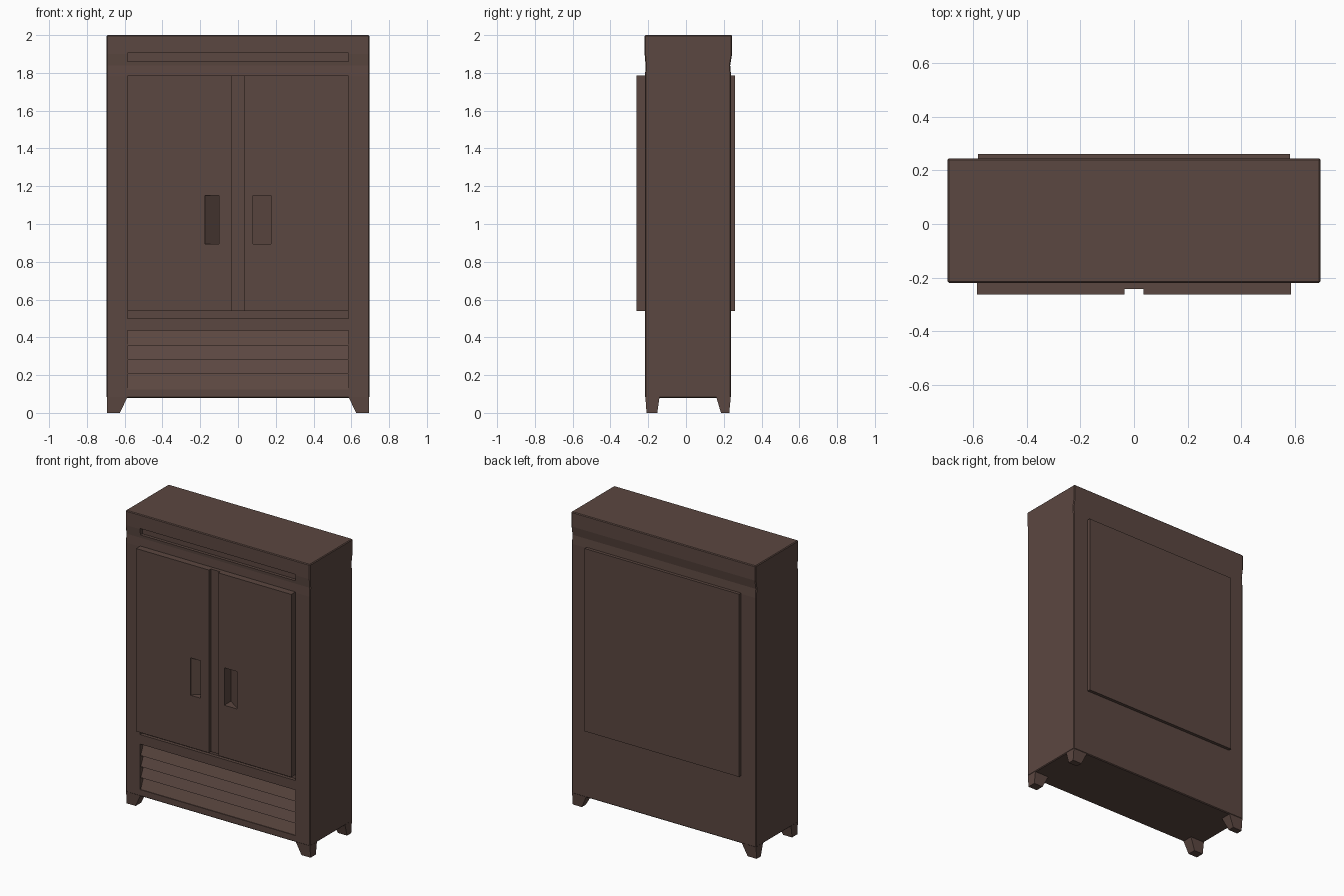
import bpy, bmesh

if "Cube" in bpy.data.objects:
    bpy.data.objects.remove(bpy.data.objects["Cube"])

brown = bpy.data.materials.new("dark brown wood")
brown.diffuse_color = (0.105, 0.063, 0.052, 1)
brown.use_nodes = True
brown.node_tree.nodes["Principled BSDF"].inputs["Base Color"].default_value = brown.diffuse_color


def prism(name, pts, lo, hi, axis):
    """Extrude a profile: (y,z) along x, or (x,y) along z."""
    bm = bmesh.new()
    place = (lambda p, t: (t, p[0], p[1])) if axis == 'X' else (lambda p, t: (p[0], p[1], t))
    a = [bm.verts.new(place(p, lo)) for p in pts]
    b = [bm.verts.new(place(p, hi)) for p in pts]
    bm.faces.new(a)
    bm.faces.new(b)
    for i in range(len(pts)):
        j = (i + 1) % len(pts)
        bm.faces.new((a[i], a[j], b[j], b[i]))
    bmesh.ops.recalc_face_normals(bm, faces=bm.faces)
    me = bpy.data.meshes.new(name)
    bm.to_mesh(me)
    bm.free()
    me.materials.append(brown)
    ob = bpy.data.objects.new(name, me)
    bpy.context.collection.objects.link(ob)
    return ob


def box(name, x0, x1, y0, y1, z0, z1):
    return prism(name, [(x0, y0), (x1, y0), (x1, y1), (x0, y1)], z0, z1, 'Z')


def apply(ob, mod):
    bpy.context.view_layer.objects.active = ob
    bpy.ops.object.modifier_apply(modifier=mod.name)


def cut(ob, cutter):
    m = ob.modifiers.new("cut", 'BOOLEAN')
    m.operation = 'DIFFERENCE'
    m.solver = 'EXACT'
    m.object = cutter
    apply(ob, m)


# cabinet carcass: side profile with a shallow cove below the cornice
body = prism("cabinet_body", [
    (-0.217, 0.08), (-0.217, 1.78), (-0.214, 1.84), (-0.219, 1.90), (-0.219, 2.0),
    (0.244, 2.0), (0.244, 1.90), (0.234, 1.84), (0.239, 1.78), (0.239, 0.08)],
    -0.695, 0.695, 'X')
m = body.modifiers.new("soft edges", 'BEVEL')
m.width = 0.005
m.segments = 1
m.limit_method = 'ANGLE'
m.angle_limit = 1.0
apply(body, m)

# doors and the strip between them
doors = [box("left_door", -0.585, -0.035, -0.262, -0.205, 0.54, 1.785),
         box("right_door", 0.035, 0.585, -0.262, -0.205, 0.54, 1.785)]
box("centre_strip", -0.035, 0.035, -0.242, -0.205, 0.54, 1.785)

# raised back panel
box("back_panel", -0.582, 0.582, 0.22, 0.26, 0.54, 1.785)

cutters = []

# top slot and groove under the doors
cutters.append(box("slot_cutter", -0.585, 0.585, -0.3, -0.195, 1.86, 1.905))
cutters.append(box("groove_cutter", -0.585, 0.585, -0.3, -0.195, 0.50, 0.545))

# louvres: saw-tooth recess
saw = [(-0.3, 0.435)]
levels = [0.435, 0.355, 0.28, 0.205, 0.125]
for top, low in zip(levels, levels[1:]):
    saw += [(-0.178, top), (-0.212, low)]
saw.append((-0.3, 0.125))
cutters.append(prism("louvre_cutter", saw, -0.585, 0.585, 'X'))
for c in cutters:
    cut(body, c)

# wedge-shaped finger pulls, deepest toward the centre
for door, inner, outer in ((doors[0], -0.10, -0.175), (doors[1], 0.08, 0.175)):
    c = prism("pull_cutter", [(inner, -0.3), (outer, -0.3), (outer, -0.255), (inner, -0.19)],
              0.895, 1.15, 'Z')
    cut(door, c)
    cut(body, c)
    cutters.append(c)

for c in cutters:
    bpy.data.objects.remove(c)

# tapered corner feet, straight on the outside and sloping inside
for sx in (-1, 1):
    for name, yo, yi_low, yi_top in (("front", -0.215, -0.152, -0.14),
                                     ("back", 0.237, 0.185, 0.16)):
        foot = box(f"{name}_foot_{'left' if sx < 0 else 'right'}",
                   -1, 1, -1, 1, 0.0, 0.085)
        for v in foot.data.vertices:
            low = v.co.z < 0.04
            outside_x = v.co.x * sx > 0
            outside_y = v.co.y * yo > 0
            v.co.x = sx * (0.693 if outside_x else (0.625 if low else 0.585))
            if outside_y:
                v.co.y = yo - (0.008 if yo > 0 else -0.006) * low
            else:
                v.co.y = yi_low if low else yi_top
